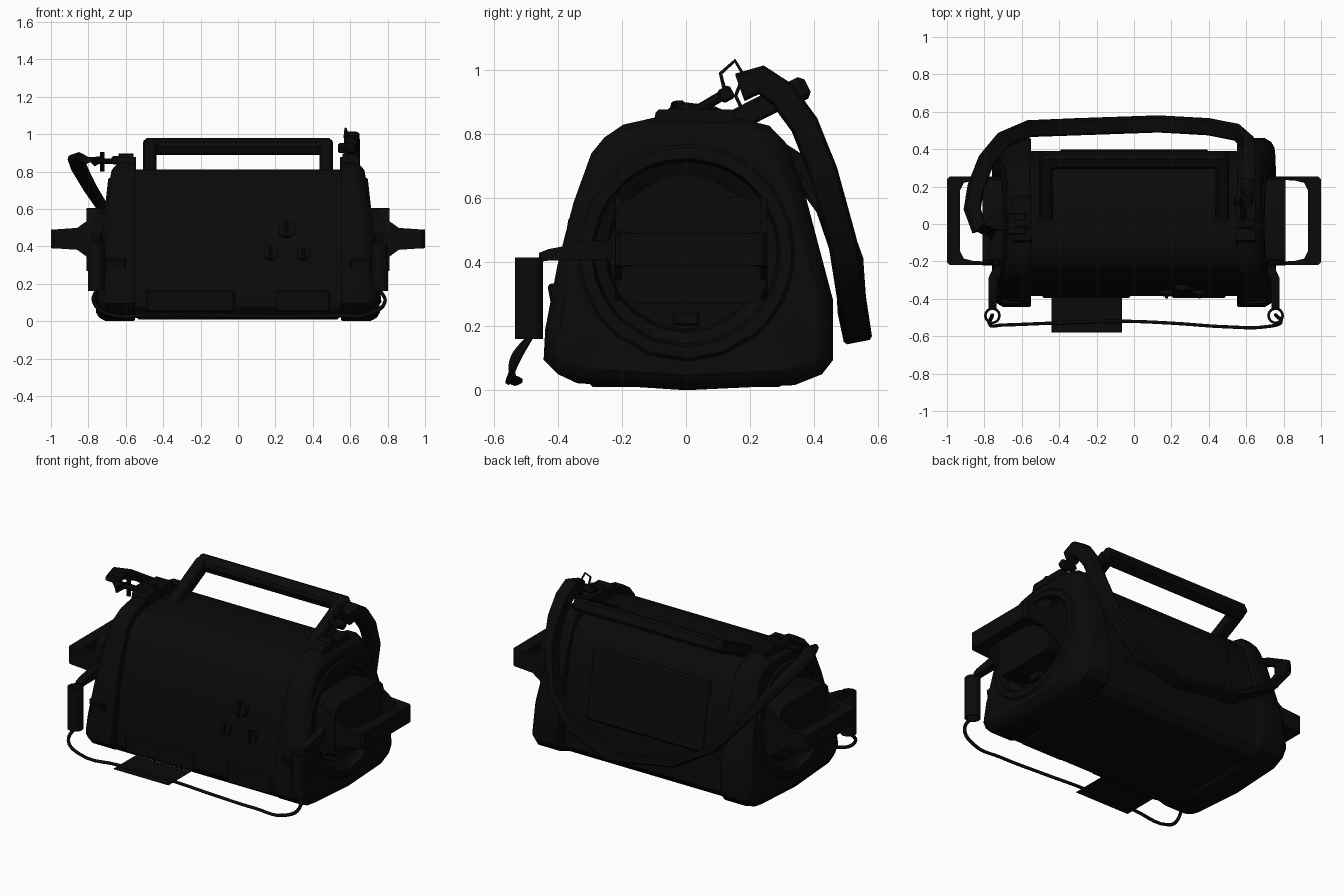
import bpy, bmesh, math
from mathutils import Vector, Matrix

if "Cube" in bpy.data.objects:
    bpy.data.objects.remove(bpy.data.objects["Cube"])

mat = bpy.data.materials.new("black")
mat.diffuse_color = (0.003, 0.003, 0.003, 1)
mat.use_nodes = True
mat.node_tree.nodes["Principled BSDF"].inputs["Base Color"].default_value = mat.diffuse_color


def finish(name, bm, angle=30):
    bmesh.ops.recalc_face_normals(bm, faces=bm.faces)
    me = bpy.data.meshes.new(name)
    bm.to_mesh(me)
    bm.free()
    ob = bpy.data.objects.new(name, me)
    bpy.context.collection.objects.link(ob)
    me.materials.append(mat)
    bpy.ops.object.select_all(action='DESELECT')
    ob.select_set(True)
    bpy.context.view_layer.objects.active = ob
    bpy.ops.object.shade_smooth_by_angle(angle=math.radians(angle))
    return ob


def loft(name, rings, caps=True, loop=False, angle=30):
    bm = bmesh.new()
    vs = [[bm.verts.new(p) for p in r] for r in rings]
    n = len(vs[0])
    for a, b in zip(vs, vs[1:] + ([vs[0]] if loop else [])):
        for i in range(n):
            bm.faces.new((a[i], a[(i + 1) % n], b[(i + 1) % n], b[i]))
    if caps and not loop:
        bm.faces.new(vs[0])
        bm.faces.new(vs[-1])
    return finish(name, bm, angle)


def box(name, loc, size, rx=0, bevel=0.008, seg=1, x_edges_only=False):
    bm = bmesh.new()
    bmesh.ops.create_cube(bm, size=1)
    bmesh.ops.scale(bm, vec=size, verts=bm.verts)
    edges = [e for e in bm.edges if not x_edges_only or abs(e.verts[0].co.x - e.verts[1].co.x) > 1e-4]
    if bevel:
        bmesh.ops.bevel(bm, geom=edges, offset=bevel, segments=seg, profile=0.5, affect='EDGES')
    bmesh.ops.transform(bm, matrix=Matrix.Translation(loc) @ Matrix.Rotation(rx, 4, 'X'), verts=bm.verts)
    return finish(name, bm)


def cyl(name, a, b, r, seg=14):
    a, b = Vector(a), Vector(b)
    bm = bmesh.new()
    q = (b - a).to_track_quat('Z', 'Y').to_matrix().to_4x4()
    bmesh.ops.create_cone(bm, cap_ends=True, segments=seg, radius1=r, radius2=r, depth=(b - a).length,
                          matrix=Matrix.Translation((a + b) / 2) @ q)
    return finish(name, bm)


def wire(name, pts, r, smooth=True):
    cu = bpy.data.curves.new(name, 'CURVE')
    cu.dimensions = '3D'
    cu.bevel_depth = r
    cu.bevel_resolution = 1
    cu.resolution_u = 5
    cu.use_fill_caps = True
    sp = cu.splines.new('BEZIER')
    sp.bezier_points.add(len(pts) - 1)
    for bp, p in zip(sp.bezier_points, pts):
        bp.co = p
        bp.handle_left_type = bp.handle_right_type = 'AUTO' if smooth else 'VECTOR'
    cu.materials.append(mat)
    ob = bpy.data.objects.new(name, cu)
    bpy.context.collection.objects.link(ob)
    return ob


# main body
body = [(-.35, .025), (-.385, .07), (-.385, .19), (-.35, .42), (-.30, .62), (-.25, .73), (-.19, .785), (-.09, .81),
        (.16, .81), (.25, .785), (.30, .73), (.35, .56), (.39, .3), (.39, .07), (.35, .025)]
loft("main_body", [[(x, y, z) for y, z in body] for x in (-.62, .62)])
box("bottom_plate", (0, 0, .025), (1.08, .6, .03))
for name, x, w in (("front_latch_left", -.255, .47), ("front_latch_right", .345, .29)):
    box(name, (x, -.38, .107), (w, .03, .115))
box("back_panel", (0, .352, .48), (.8, .03, .42), rx=.165, bevel=.012)

# front knobs
for x, z, r in ((.26, .49, .045), (.175, .36, .036), (.35, .36, .036)):
    y = -.385 + (z - .19) * .15
    cyl("front_knob", (x, y + .03, z - .008), (x, y - .02, z + .004), r)
    box("front_knob_grip", (x, y - .024, z + .004), (.016, .02, r * 1.9), rx=-.16, bevel=.003)

# end caps, sampled radially so the outline can flow into the round recess
cap = [(-.34, .022), (-.40, .05), (-.445, .095), (-.44, .19), (-.402, .39), (-.352, .585), (-.296, .74), (-.255, .79),
       (-.196, .83), (-.094, .853), (.15, .853), (.26, .827), (.313, .772), (.365, .64), (.415, .45), (.46, .28),
       (.46, .095), (.425, .05), (.34, .016), (0, .0)]
C = Vector((0, .43))


def cap_radius(t):
    d = Vector((math.cos(t), math.sin(t)))
    for a, b in zip(cap, cap[1:] + cap[:1]):
        a, b = Vector(a) - C, Vector(b) - C
        e = b - a
        den = d.x * e.y - d.y * e.x
        if abs(den) < 1e-9:
            continue
        s = (a.x * e.y - a.y * e.x) / den
        u = (a.x * d.y - a.y * d.x) / den
        if s > 0 and -1e-6 <= u <= 1 + 1e-6:
            return s


# sample directions: one per outline corner plus the midpoints
base = sorted(math.atan2(z - C.y, y) % math.tau for y, z in cap)
ANG = [v for a, b in zip(base, base[1:] + [base[0] + math.tau]) for v in (a + 1e-5, (a + b) / 2)]


def cap_ring(side, xf, rf):
    pts = [(rf(t) * math.cos(t), .43 + rf(t) * math.sin(t)) for t in ANG]
    return [(side * xf(z), y, z) for y, z in pts]


slope = lambda off: (lambda z: .77 - .11 * z + off)
flat = lambda x: (lambda z: x)
part = lambda k: (lambda t: cap_radius(t) * k)
disc = lambda r: (lambda t: r)

for s, tag in ((-1, "left"), (1, "right")):
    loft("end_cap_" + tag, [cap_ring(s, *a) for a in (
        (flat(.55), part(.85)), (flat(.55), part(.985)), (flat(.56), part(1)), (slope(-.062), part(1)),
        (slope(-.025), part(.955)), (slope(-.005), part(.89)), (slope(-.003), disc(.34)), (slope(.008), disc(.33)),
        (slope(.008), disc(.295)), (slope(-.03), disc(.285)), (slope(-.05), disc(.25)), (flat(.64), disc(.24)))])
    # side hub inside the recess
    box("side_hub_" + tag, (s * .72, .015, .437), (.18, .475, .335), bevel=.07, seg=3, x_edges_only=True)
    box("hub_tab_" + tag, (s * .7, 0, .225), (.06, .085, .05))
    # U shaped side grip
    outer = [(.72, .255), (.81, .255), (.86, .255), (.985, .255), (1, .24), (1, -.205), (.985, -.22), (.86, -.22),
             (.81, -.22), (.72, -.22)]
    inner = [(.72, .235), (.81, .235), (.86, .232), (.91, .22), (.93, .18), (.93, -.145), (.91, -.185), (.86, -.197),
             (.81, -.2), (.72, -.2)]

    def half(x):
        return .05 + max(0, .93 - x) * .12 + max(0, .86 - x) * .6
    loft("side_grip_" + tag, [[(s * a[0], a[1], .44 - half(a[0])), (s * a[0], a[1], .44 + half(a[0])),
                               (s * b[0], b[1], .44 + half(b[0])), (s * b[0], b[1], .44 - half(b[0]))]
                              for a, b in zip(outer, inner)])
    # hanging tube and its arm
    ring = [(.045, .16), (.045, .415), (.031, .415), (.031, .16)]
    loft("cable_tube_" + tag, [[(s * .757 + r * math.cos(t), -.49 + r * math.sin(t), z) for r, z in ring]
                               for t in [math.tau * i / 14 for i in range(14)]], loop=True)
    loft("tube_arm_" + tag, [[(s * x + w, y, z - h), (s * x - w, y, z - h), (s * x - w, y, z + h), (s * x + w, y, z + h)]
                             for x, y, z, w, h in ((.757, -.46, .415, .02, .014), (.757, -.43, .423, .022, .018),
                                                   (.755, -.29, .438, .024, .029), (.72, -.23, .44, .03, .03))])
    # corner clips on the front of the cap
    box("corner_clip_" + tag, (s * .655, -.405, .285), (.11, .04, .1), rx=.18)
    # strap mount on top of the cap
    loft("strap_mount_" + tag, [[(s * .545, y0, z), (s * .65, y0, z), (s * .65, y1, z), (s * .545, y1, z)]
                                for y0, y1, z in ((-.11, .15, .79), (-.095, .15, .868), (-.085, .14, .878))])
    cyl("strap_pin_" + tag, (s * .56, 0, .87), (s * .64, 0, .87), .026, 10)
    # top handle leg
    box("handle_leg_" + tag, (s * .472, .18, .855), (.07, .36, .07), rx=.47)

# top handle bar
box("handle_bar", (0, .342, .933), (1.01, .085, .075), rx=.47, bevel=.016)

# strap as a thick swept band: position, width direction, half thickness
path = [(-.75, -.05, .855, 0, 1, .3, .02), (-.83, -.02, .872, -.6, -.8, .4, .02), (-.865, .08, .862, -1, -.2, .3, .02),
        (-.845, .2, .81, -1, .3, .1, .02), (-.79, .34, .71, -.6, .8, 0, .02), (-.7, .45, .57, -.4, .9, .1, .02),
        (-.56, .51, .4, -.2, 1, .2, .02), (-.3, .52, .24, 0, 1, .2, .02), (.13, .535, .17, 0, 1, .2, .02),
        (.4, .52, .27, 0, 1, .2, .02), (.55, .49, .46, 0, 1, .2, .022), (.612, .43, .68, 0, 1, .3, .028),
        (.618, .37, .83, 0, .9, .5, .035), (.615, .3, .925, 0, .7, .7, .038), (.61, .235, .97, 0, .1, 1, .038),
        (.605, .17, .947, 0, -.4, .9, .035)]
P = [Vector(p[:3]) for p in path]
rings = []
for i, p in enumerate(path):
    t = (P[min(i + 1, len(P) - 1)] - P[max(i - 1, 0)]).normalized()
    w = Vector(p[3:6])
    w = (w - t * w.dot(t)).normalized()
    n = t.cross(w)
    rings.append([P[i] + w * a * .045 + n * b * p[6] for a, b in
                  ((-1, -.5), (-.8, -1), (.8, -1), (1, -.5), (1, .5), (.8, 1), (-.8, 1), (-1, .5))])
loft("shoulder_strap", rings, angle=40)

# strap buckles
box("left_buckle_link", (-.69, -.02, .855), (.16, .035, .03))
box("left_buckle_plate", (-.625, 0, .86), (.1, .12, .045))
cyl("left_buckle_bar", (-.725, -.02, .8), (-.725, -.02, .905), .012, 8)
cyl("right_buckle_link", (.585, .01, .86), (.585, .14, .937), .016, 8)
box("right_buckle_knuckle", (.585, .125, .925), (.1, .045, .045), rx=.5)
wire("right_buckle_ring", [(.575, .12, .94), (.57, .108, .99), (.575, .153, 1.03), (.59, .18, .985),
                           (.595, .155, .92), (.6, .172, .885)], .006, smooth=False)

# front cable and the flat tag on it
wire("front_cable", [(-.757, -.485, .17), (-.77, -.54, .1), (-.7, -.54, .04), (-.44, -.53, .035), (-.06, -.52, .03),
                     (.2, -.53, .025), (.5, -.55, .03), (.7, -.55, .04), (.785, -.525, .1), (.757, -.485, .17)], .01)
bm = bmesh.new()
bm.faces.new([bm.verts.new(p) for p in ((-.44, -.58, .03), (-.065, -.58, .03), (-.065, -.36, .03), (-.44, -.36, .03))])
finish("flat_tag", bm)
